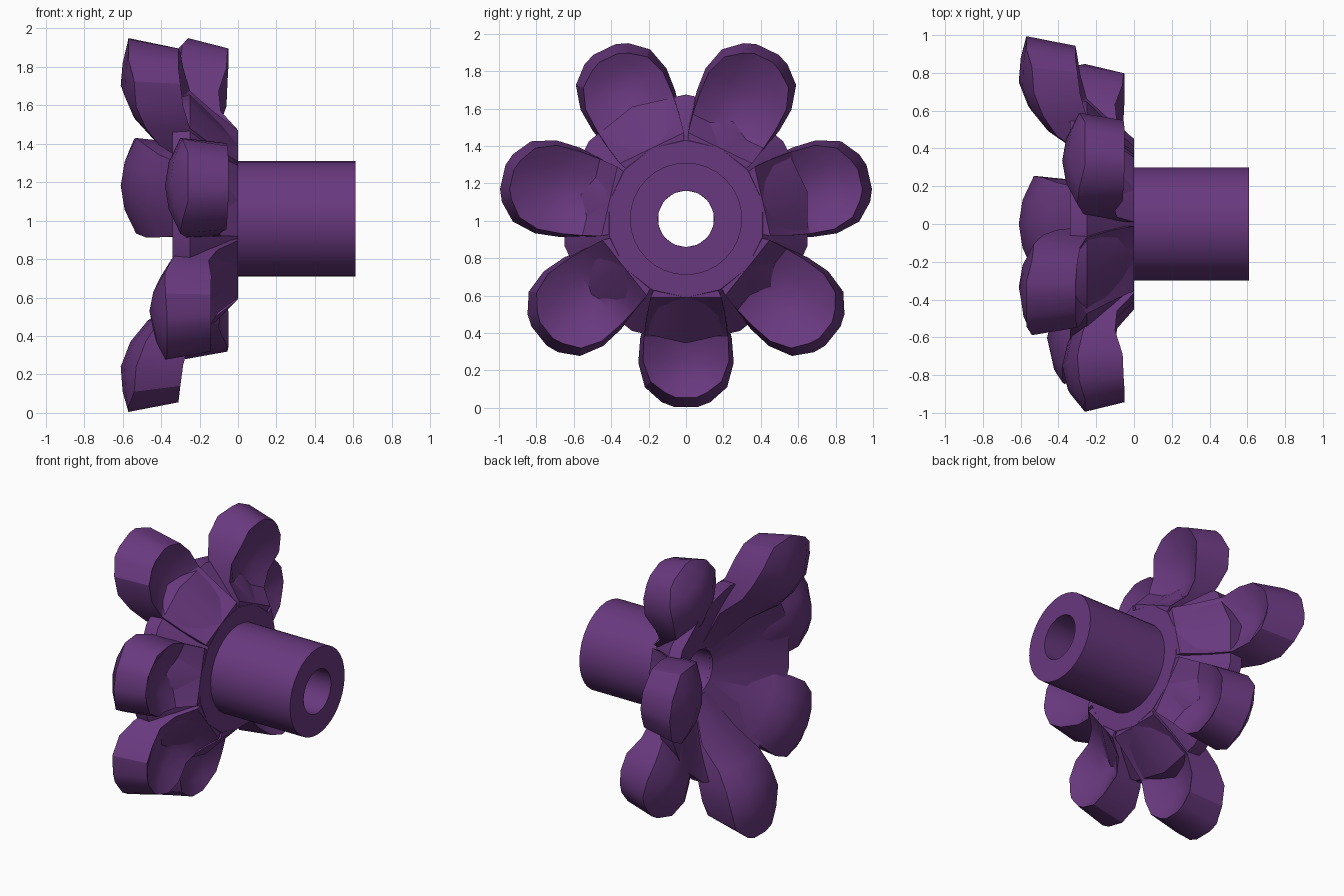
import bpy, bmesh
from math import sin, cos, pi, radians

if "Cube" in bpy.data.objects:
    bpy.data.objects.remove(bpy.data.objects["Cube"])

C = 1.01  # height of the shaft axis

mat = bpy.data.materials.new("purple")
mat.diffuse_color = (0.14, 0.04, 0.21, 1)
mat.use_nodes = True
mat.node_tree.nodes["Principled BSDF"].inputs["Base Color"].default_value = mat.diffuse_color


def make(name, verts, faces, angle=30):
    me = bpy.data.meshes.new(name)
    me.from_pydata(verts, [], faces)
    bm = bmesh.new()
    bm.from_mesh(me)
    bmesh.ops.recalc_face_normals(bm, faces=bm.faces)
    bm.to_mesh(me)
    bm.free()
    me.materials.append(mat)
    ob = bpy.data.objects.new(name, me)
    bpy.context.collection.objects.link(ob)
    bpy.ops.object.select_all(action='DESELECT')
    ob.select_set(True)
    bpy.context.view_layer.objects.active = ob
    bpy.ops.object.shade_smooth_by_angle(angle=radians(angle))
    return ob


def lathe(name, profile, n, angle=30):
    """Revolve a closed (x, radius) profile around the x axis."""
    m = len(profile)
    verts = [(x, r * cos(2*pi*i/n + pi/2), C + r * sin(2*pi*i/n + pi/2))
             for i in range(n) for x, r in profile]
    faces = [(i*m + j, i*m + (j+1) % m, (i+1) % n*m + (j+1) % m, (i+1) % n*m + j)
             for i in range(n) for j in range(m)]
    return make(name, verts, faces, angle)


# hollow shaft and the flared collar that webs the petals together
lathe("shaft", [(-0.08, 0.15), (0.61, 0.15), (0.61, 0.30), (-0.08, 0.30)], 32)
lathe("collar", [(0, 0.152), (0, 0.42), (-0.25, 0.665), (-0.34, 0.665), (-0.1, 0.152)], 14)

# petal stations: front radius, front half width, back radius, back half width, scoop, bulge
OUTLINE = [(.16, .07, .16, .07, 0, 0), (.42, .19, .40, .18, 0, .03),
           (.52, .21, .53, .22, .05, .06), (.63, .225, .64, .245, .08, .08),
           (.76, .23, .77, .255, .09, .08), (.87, .19, .90, .22, .05, .06),
           (.93, .11, .98, .13, 0, 0)]
# front and back depth along the petal, for the open and the swept-back bend
OPEN = [(-.02, -.10), (0, -.20), (-.09, -.29), (-.10, -.35), (-.06, -.38), (-.055, -.35), (-.05, -.26)]
SWEPT = [(-.02, -.11), (0, -.28), (-.13, -.47), (-.25, -.56), (-.285, -.61), (-.30, -.60), (-.31, -.57)]


def petal(name, a, sweep):
    verts, faces = [], []
    last = len(OUTLINE) - 1
    for i, (rf, wf, rb, wb, scoop, bulge) in enumerate(OUTLINE):
        xf, xb = [o + (s - o) * sweep for o, s in zip(OPEN[i], SWEPT[i])]
        tip = 0.025 if i == last else 0
        ring = [(rf, -wf, xf), (rf + tip, -wf*.5, xf - scoop*.75), (rf + tip, 0, xf - scoop),
                (rf + tip, wf*.5, xf - scoop*.75), (rf, wf, xf),
                (rb, wb, xb + bulge), (rb + tip, wb*.5, xb + bulge*.25), (rb + tip, 0, xb),
                (rb + tip, -wb*.5, xb + bulge*.25), (rb, -wb, xb + bulge)]
        verts += [(x, r*cos(a) - t*sin(a), C + r*sin(a) + t*cos(a)) for r, t, x in ring]
    n = 10
    for i in range(last):
        for j in range(n):
            k = (j + 1) % n
            faces.append((i*n + j, i*n + k, (i+1)*n + k, (i+1)*n + j))
    # end caps as quads between the front and back rows
    for s in (0, last * n):
        faces += [(s + j, s + j + 1, s + 8 - j, s + 9 - j) for j in range(4)]
    make(name, verts, faces, 32)


# seven petals, starting at the bottom
for i, sweep in enumerate([1, 0, 1, 0, 1, 0, .35]):
    petal(f"petal_{i + 1}", -pi/2 + 2*pi*i/7, sweep)
